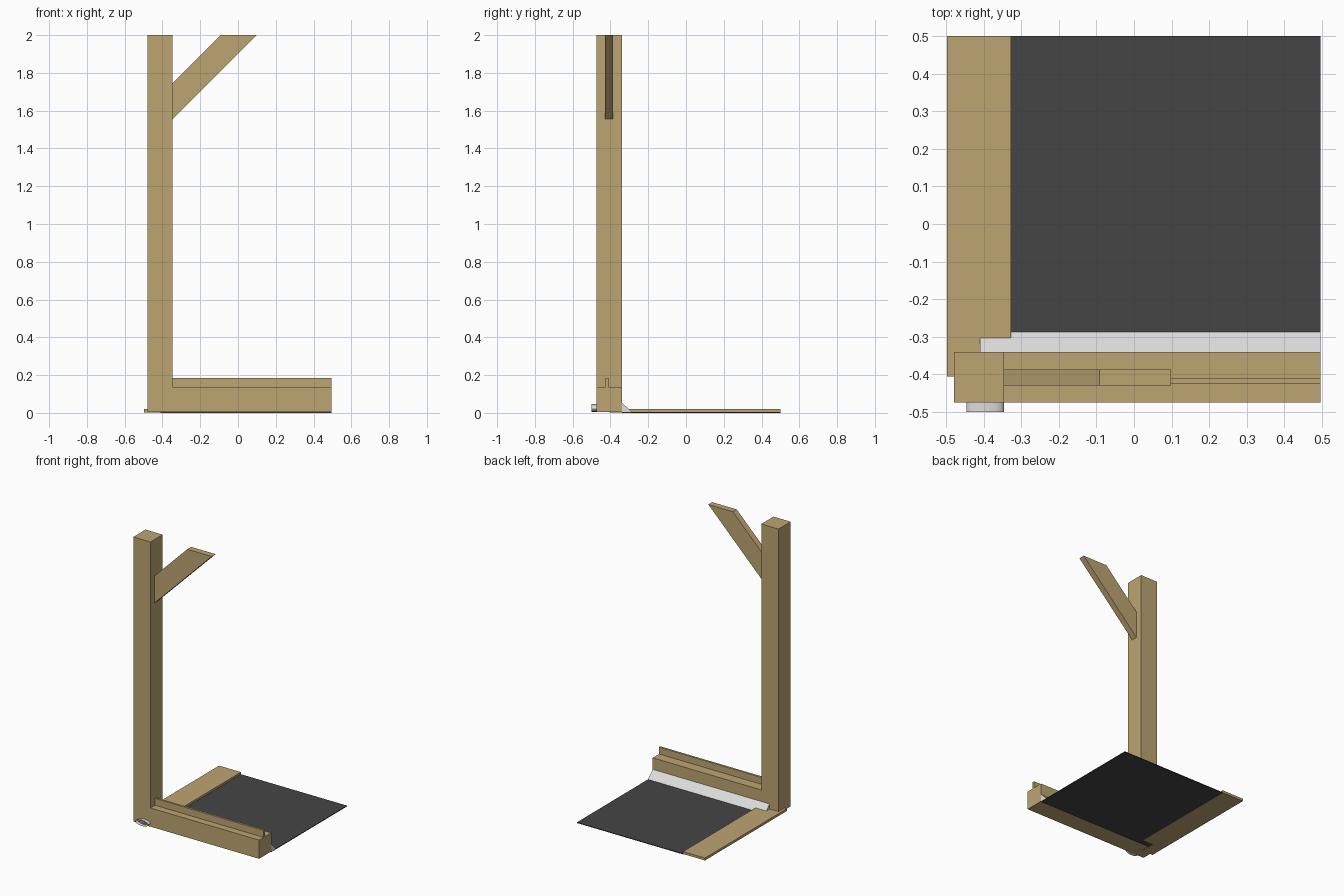
import bpy, bmesh, math

if "Cube" in bpy.data.objects:
    bpy.data.objects.remove(bpy.data.objects["Cube"])


def material(name, rgb):
    m = bpy.data.materials.new(name)
    m.diffuse_color = (*rgb, 1)
    m.use_nodes = True
    m.node_tree.nodes["Principled BSDF"].inputs["Base Color"].default_value = m.diffuse_color
    return m


WOOD = material("oak wood", (0.51, 0.375, 0.17))
DARK = material("dark sheet", (0.06, 0.06, 0.06))
GREY = material("light grey", (0.72, 0.72, 0.72))


def finish(name, bm, mat):
    mesh = bpy.data.meshes.new(name)
    bm.to_mesh(mesh)
    bm.free()
    mesh.materials.append(mat)
    ob = bpy.data.objects.new(name, mesh)
    bpy.context.collection.objects.link(ob)
    return ob


def prism(name, pts, axis, a, b, mat):
    """Extrude a 2D outline along an axis from a to b."""
    place = {'x': lambda p, t: (t, p[0], p[1]),
             'y': lambda p, t: (p[0], t, p[1]),
             'z': lambda p, t: (p[0], p[1], t)}[axis]
    bm = bmesh.new()
    lo = [bm.verts.new(place(p, a)) for p in pts]
    hi = [bm.verts.new(place(p, b)) for p in pts]
    bm.faces.new(lo)
    bm.faces.new(hi)
    n = len(pts)
    for i in range(n):
        j = (i + 1) % n
        bm.faces.new((lo[i], lo[j], hi[j], hi[i]))
    bmesh.ops.recalc_face_normals(bm, faces=bm.faces)
    return finish(name, bm, mat)


def sleeve(name, cx, cz, rx, rz, y0, y1, mat, sides=20):
    """Open-ended oval tube along y."""
    bm = bmesh.new()
    rings = []
    for y in (y0, y1):
        rings.append([bm.verts.new((cx + rx * math.cos(2 * math.pi * i / sides), y,
                                    cz + rz * math.sin(2 * math.pi * i / sides)))
                      for i in range(sides)])
    for i in range(sides):
        j = (i + 1) % sides
        f = bm.faces.new((rings[0][i], rings[1][i], rings[1][j], rings[0][j]))
        f.smooth = True
    bmesh.ops.recalc_face_normals(bm, faces=bm.faces)
    return finish(name, bm, mat)


R = 0.496          # right end of the floor parts
F, B = -0.475, -0.34   # front and back of the frame timbers
Z = 0.005          # top of the sheet, underside of the timbers

# upright post
prism("corner_post", [(-0.479, F), (-0.346, F), (-0.346, B), (-0.479, B)], 'z', Z, 2.0, WOOD)

# sill beam with its raised tongue
prism("sill_beam", [(F, Z), (B, Z), (B, 0.136), (-0.41, 0.136), (-0.41, 0.184),
                    (-0.425, 0.184), (-0.425, 0.136), (F, 0.136)],
      'x', -0.346, R, WOOD)

# diagonal brace, cut level at the top
prism("diagonal_brace", [(-0.346, 1.556), (0.098, 2.0), (-0.092, 2.0), (-0.346, 1.746)],
      'y', -0.43, -0.387, WOOD)

# floor plank notched around the post and the fillet
prism("floor_plank", [(-0.497, -0.406), (-0.41, -0.406), (-0.41, -0.304),
                      (-0.327, -0.304), (-0.327, 0.5), (-0.497, 0.5)],
      'z', Z - 0.002, 0.02, WOOD)

# dark ground sheet, running into the plank's notch
prism("ground_sheet", [(-0.41, B), (R, B), (R, 0.5), (-0.327, 0.5),
                       (-0.327, -0.304), (-0.41, -0.304)],
      'z', 0.0, Z, DARK)

# sloping sealing fillet between sill and floor
prism("sealing_fillet", [(B, Z), (-0.287, Z), (B, 0.055)], 'x', -0.41, R, GREY)

# small open drain sleeves on the post front
sleeve("drain_sleeve", -0.396, 0.026, 0.05, 0.02, -0.5, F, GREY)
sleeve("drain_sleeve_inner", -0.4, 0.026, 0.026, 0.01, -0.486, F, GREY)
